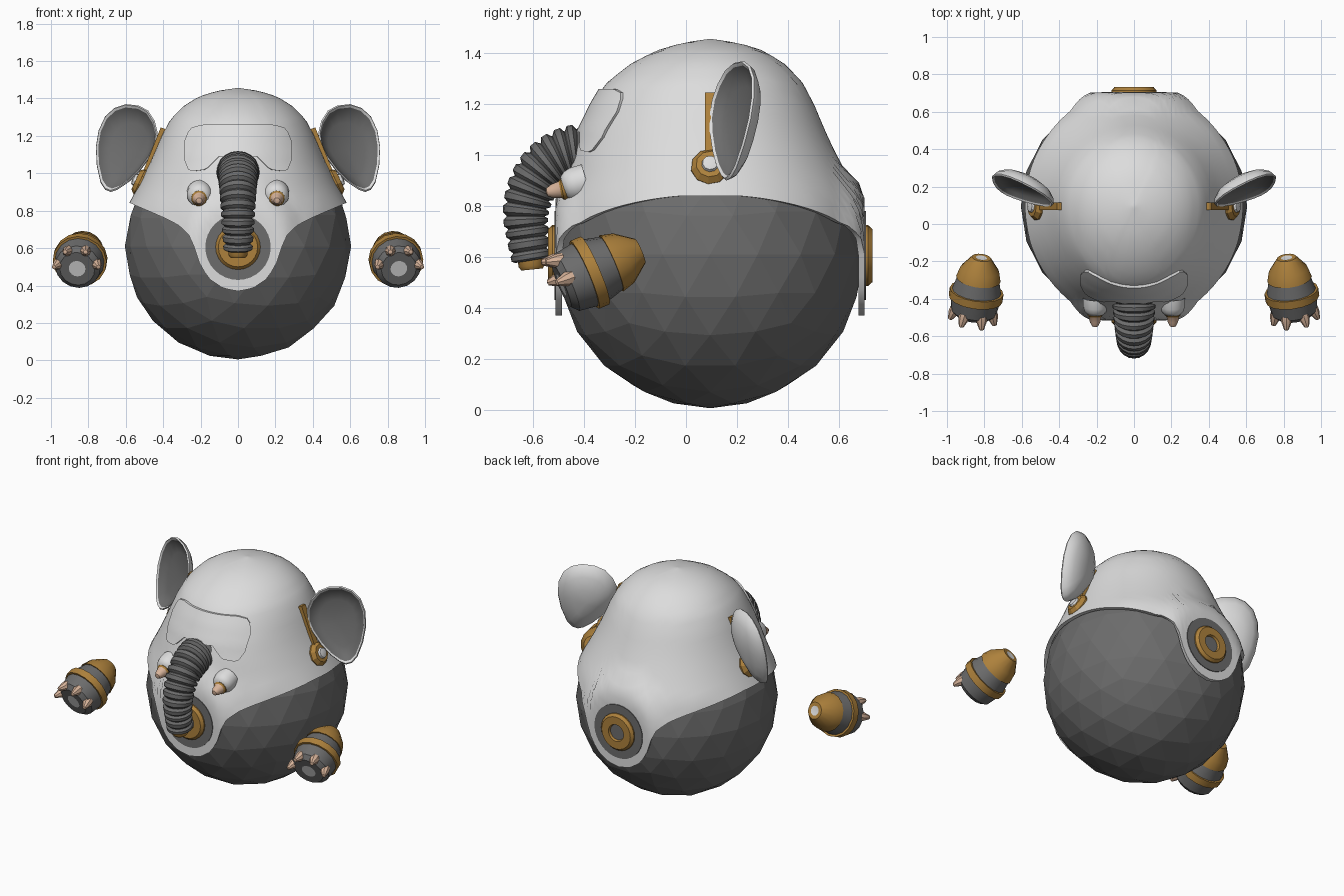
import bpy, bmesh, math
from mathutils import Vector

if "Cube" in bpy.data.objects:
    bpy.data.objects.remove(bpy.data.objects["Cube"])

CY, MID = 0.095, 0.61   # body centre depth and height


def material(name, rgb):
    m = bpy.data.materials.new(name)
    m.use_nodes = True
    m.diffuse_color = (*rgb, 1)
    m.node_tree.nodes["Principled BSDF"].inputs["Base Color"].default_value = (*rgb, 1)
    return m


WHITE = material("shell_white", (0.72, 0.72, 0.72))
GREY = material("dark_grey", (0.15, 0.15, 0.15))
GOLD = material("gold", (0.42, 0.22, 0.045))
CREAM = material("claw_cream", (0.68, 0.45, 0.32))


def finish(name, bm, mats, angle):
    me = bpy.data.meshes.new(name)
    bm.to_mesh(me)
    bm.free()
    for m in mats:
        me.materials.append(m)
    if angle:
        me.shade_smooth()
        me.set_sharp_from_angle(angle=math.radians(angle))
    ob = bpy.data.objects.new(name, me)
    bpy.context.collection.objects.link(ob)
    return ob


def skin(name, rows, mats, closed=True, angle=35):
    """Skin rows of points; mats holds one material per strip, or a single one."""
    bm = bmesh.new()
    vs = [[bm.verts.new(p) for p in row] for row in rows]
    slots = list(dict.fromkeys(mats))
    n = len(rows[0])
    for i in range(len(rows) - 1):
        for j in range(n if closed else n - 1):
            k = (j + 1) % n
            f = bm.faces.new((vs[i][j], vs[i][k], vs[i + 1][k], vs[i + 1][j]))
            f.material_index = slots.index(mats[i % len(mats)])
    bmesh.ops.remove_doubles(bm, verts=bm.verts, dist=0.0001)
    if closed:
        bmesh.ops.recalc_face_normals(bm, faces=bm.faces)
    return finish(name, bm, slots, angle)


def lathe(name, origin, axis, profile, mats, sides=24, angle=35):
    """Turn (radius, distance) points about an axis."""
    axis, origin = Vector(axis).normalized(), Vector(origin)
    u = axis.orthogonal().normalized()
    v = axis.cross(u)
    turns = [2 * math.pi * j / sides for j in range(sides)]
    rows = [[origin + axis * t + (u * math.cos(a) + v * math.sin(a)) * r for a in turns]
            for r, t in profile]
    return skin(name, rows, mats, angle=angle)


def interp(points, x):
    if x <= points[0][0]:
        return points[0][1]
    for (a, fa), (b, fb) in zip(points, points[1:]):
        if x <= b:
            return fa + (fb - fa) * (x - a) / (b - a)
    return points[-1][1]


# Body ball
bm = bmesh.new()
bmesh.ops.create_icosphere(bm, subdivisions=3, radius=0.605)
bmesh.ops.translate(bm, verts=bm.verts, vec=(0, CY, MID))
finish("body_ball", bm, [GREY], 0)

# Helmet shell: turned profile, with front and back lobes flattened for the dials
TOP = 1.457
RADIUS = [(0.37, 0.61), (0.72, 0.617), (0.83, 0.588), (0.95, 0.522), (1.05, 0.472),
          (1.13, 0.437), (1.2, 0.408), (1.29, 0.36), (1.36, 0.29), (1.41, 0.21),
          (1.44, 0.115), (TOP, 0)]
BROW = [(0.85, 0), (1, 0.045), (1.1, 0.06), (1.26, 0.05), (1.36, 0.02), (1.42, 0)]
HEM = [(0, 0.37), (0.08, 0.385), (0.16, 0.44), (0.205, 0.52), (0.23, 0.6), (0.26, 0.67),
       (0.31, 0.72), (0.38, 0.755), (0.48, 0.795), (0.6, 0.84)]


def shell_point(a, z, inset=0.0):
    c, s = math.cos(a), math.sin(a)
    r = interp(RADIUS, z) + interp(BROW, z) * max(0, -s) ** 2
    r = max(0, r - inset)
    x, y = r * c, r * s
    w = min(1, max(0, (0.36 - math.hypot(x, z - 0.6)) / 0.12))
    y += (math.copysign(0.607 - inset, s) - y) * w
    return Vector((x, y + CY, z))


def shell_row(t, inset):
    row = []
    for j in range(128):
        a = 2 * math.pi * j / 128
        low = interp(HEM, abs(0.61 * math.cos(a)))
        z = low + (TOP - low) * math.sin(t * math.pi / 2)
        p = shell_point(a, z, inset)
        p.z -= inset * t
        row.append(p)
    return row


steps = [i / 22 for i in range(23)]
skin("helmet_shell", [shell_row(t, 0) for t in reversed(steps)]
     + [shell_row(t, 0.025) for t in steps], [WHITE], angle=30)

# Forehead panel, its edge turned down into the shell
PANEL_TOP = [(0.19, 1.26), (0.24, 1.245), (0.27, 1.21), (0.28, 1.17)]
PANEL_LOW = [(0.1, 1.09), (0.13, 1.06), (0.17, 1.02), (0.25, 1.01), (0.27, 1.03), (0.28, 1.07)]
rows = []
for i in [0] + list(range(9)) + [8]:
    row = []
    for j in [0] + list(range(29)) + [28]:
        x = -0.28 + 0.02 * j
        low, high = interp(PANEL_LOW, abs(x)), interp(PANEL_TOP, abs(x))
        z = low + (high - low) * i / 8
        a = -math.pi / 2
        for _ in range(6):
            r = interp(RADIUS, z) + interp(BROW, z) * max(0, -math.sin(a)) ** 2
            a = -math.acos(max(-1, min(1, x / r)))
        edge = len(rows) in (0, 10) or len(row) in (0, 30)
        row.append(shell_point(a, z, 0.012 if edge else -0.012))
    rows.append(row)
skin("forehead_panel", rows, [WHITE], closed=False, angle=40)

# Front and back dials
for label, s in (("front", -1), ("back", 1)):
    at = (0, CY + s * 0.6, 0.605)
    lathe(label + "_dial_plate", at, (0, s, 0), [(0.175, 0), (0.175, 0.012), (0, 0.012)], [GREY], 32)
    lathe(label + "_dial", at, (0, s, 0),
          [(0.12, 0.01), (0.12, 0.02), (0.105, 0.037), (0.055, 0.037), (0.05, 0.022), (0, 0.022)],
          [GOLD, GOLD, GOLD, GOLD, GREY], 24)

# Ribbed trunk swept along a bent path
PATH = [(-0.37, 1.0), (-0.43, 1.005), (-0.5, 0.985), (-0.565, 0.935), (-0.61, 0.86),
        (-0.63, 0.77), (-0.622, 0.68), (-0.607, 0.585)]


def path_at(t):
    f = t * (len(PATH) - 1)
    i = min(int(f), len(PATH) - 2)
    f -= i
    p = [Vector((0, *PATH[max(0, min(len(PATH) - 1, i + k))])) for k in (-1, 0, 1, 2)]
    return (p[1] * 2 + (p[2] - p[0]) * f + (p[0] * 2 - p[1] * 5 + p[2] * 4 - p[3]) * f ** 2
            + (p[1] * 3 - p[0] - p[2] * 3 + p[3]) * f ** 3) / 2


rows = []
RIBS = 15
for i in range(RIBS):
    for part, swell in ((0.0, 0.84), (0.25, 1.0), (0.7, 1.0), (0.95, 0.84)):
        t = (i + part) / RIBS
        r = (0.122 - 0.045 * t) * swell
        tangent = (path_at(min(1, t + 0.01)) - path_at(max(0, t - 0.01))).normalized()
        side = Vector((1, 0, 0))
        up = tangent.cross(side)
        rows.append([path_at(t) + (side * math.cos(a) + up * math.sin(a)) * r
                     for a in [2 * math.pi * j / 20 for j in range(20)]])
rows.append([path_at(1)] * 20)
skin("trunk", rows, [GREY], angle=30)
lathe("trunk_tip", (0, -0.61, 0.6), (0, 0.1, -1),
      [(0.052, 0), (0.052, 0.035), (0.042, 0.05), (0.03, 0.05), (0.03, 0.03), (0, 0.03)], [GOLD], 16)

# Paired parts
EAR = [(0.43, 1.22), (0.445, 1.28), (0.48, 1.335), (0.53, 1.362), (0.6, 1.37), (0.66, 1.35),
       (0.71, 1.305), (0.745, 1.23), (0.76, 1.14), (0.755, 1.04), (0.735, 0.95), (0.71, 0.912),
       (0.68, 0.9), (0.645, 0.912), (0.59, 0.95), (0.53, 1.01), (0.47, 1.09), (0.44, 1.15)]
EAR_RINGS = [(0, 0.085), (0.4, 0.078), (0.75, 0.055), (0.94, 0.025), (1, 0), (0.97, -0.008),
             (0.92, 0), (0.86, 0.02), (0.6, 0.04), (0, 0.05)]
for label, s in (("left", 1), ("right", -1)):
    # Dished ear
    back = Vector((-0.43, 0.87, -0.2)).normalized()
    rows = []
    for scale, depth in EAR_RINGS:
        row = []
        for ex, ez in EAR:
            x, z = 0.6 + (ex - 0.6) * scale, 1.14 + (ez - 1.14) * scale
            p = Vector((x, 0.09 + 0.5 * (x - 0.45) + 0.23 * (z - 1.1), z)) + back * depth
            row.append((p.x * s, p.y, p.z))
        rows.append(row)
    skin(label + "_ear", rows, [WHITE] * 6 + [GREY] * 3, angle=40)

    # Ear bracket and pivot
    bm = bmesh.new()
    bmesh.ops.create_cube(bm, size=1)
    for v in bm.verts:
        v.co = Vector((s * (0.448 - 0.115 * v.co.z + 0.045 * v.co.x), 0.095 + 0.04 * v.co.y,
                       1.095 + 0.285 * v.co.z + 0.015 * v.co.x))
    bmesh.ops.recalc_face_normals(bm, faces=bm.faces)
    finish(label + "_ear_bracket", bm, [GOLD], 0)
    lathe(label + "_ear_pivot", (s * 0.515, 0.095, 0.95), (s * 0.9, 0, 0.42),
          [(0.076, -0.03), (0.076, 0.012), (0.056, 0.035), (0.034, 0.035), (0.03, 0.048), (0, 0.056)],
          [GOLD, GOLD, GOLD, WHITE, WHITE], 10, 20)

    # Tusk with rounded socket
    lathe(label + "_tusk_socket", (s * 0.205, -0.42, 0.89), (0, -1, -0.3),
          [(0.068, -0.03), (0.068, 0.02), (0.06, 0.045), (0.045, 0.063), (0, 0.072)], [WHITE], 20, 50)
    lathe(label + "_tusk", (s * 0.208, -0.475, 0.868), (0, -1, -0.2),
          [(0.042, -0.01), (0.042, 0.012), (0.034, 0.02), (0.028, 0.05), (0.016, 0.073), (0, 0.078)],
          [GOLD, GOLD, CREAM, CREAM, CREAM], 14)

    # Floating hand: banded barrel, gold cuff, pale end caps
    face = Vector((s * 0.86, -0.49, 0.49))
    fwd = Vector((s * 0.13, -0.91, -0.39)).normalized()
    lathe(label + "_hand", face, -fwd,
          [(0, 0), (0.045, 0), (0.095, 0), (0.122, 0.025), (0.133, 0.1), (0.145, 0.1), (0.145, 0.145),
           (0.132, 0.145), (0.113, 0.215), (0.12, 0.215), (0.105, 0.27), (0.052, 0.34),
           (0.03, 0.34), (0, 0.33)],
          [WHITE] + [GREY] * 3 + [GOLD] * 3 + [GREY] + [GOLD] * 4 + [WHITE], 16, 25)
    side = fwd.cross(Vector((0, 0, 1))).normalized()
    up = side.cross(fwd)
    for i, deg in enumerate((10, 63, 117, 170)):
        out = side * math.cos(math.radians(deg)) + up * math.sin(math.radians(deg))
        lathe(f"{label}_claw_{i + 1}", face + out * 0.1 - fwd * 0.035, fwd + out * 0.35,
              [(0.03, 0), (0.028, 0.025), (0.012, 0.068), (0, 0.072)], [CREAM], 8)
